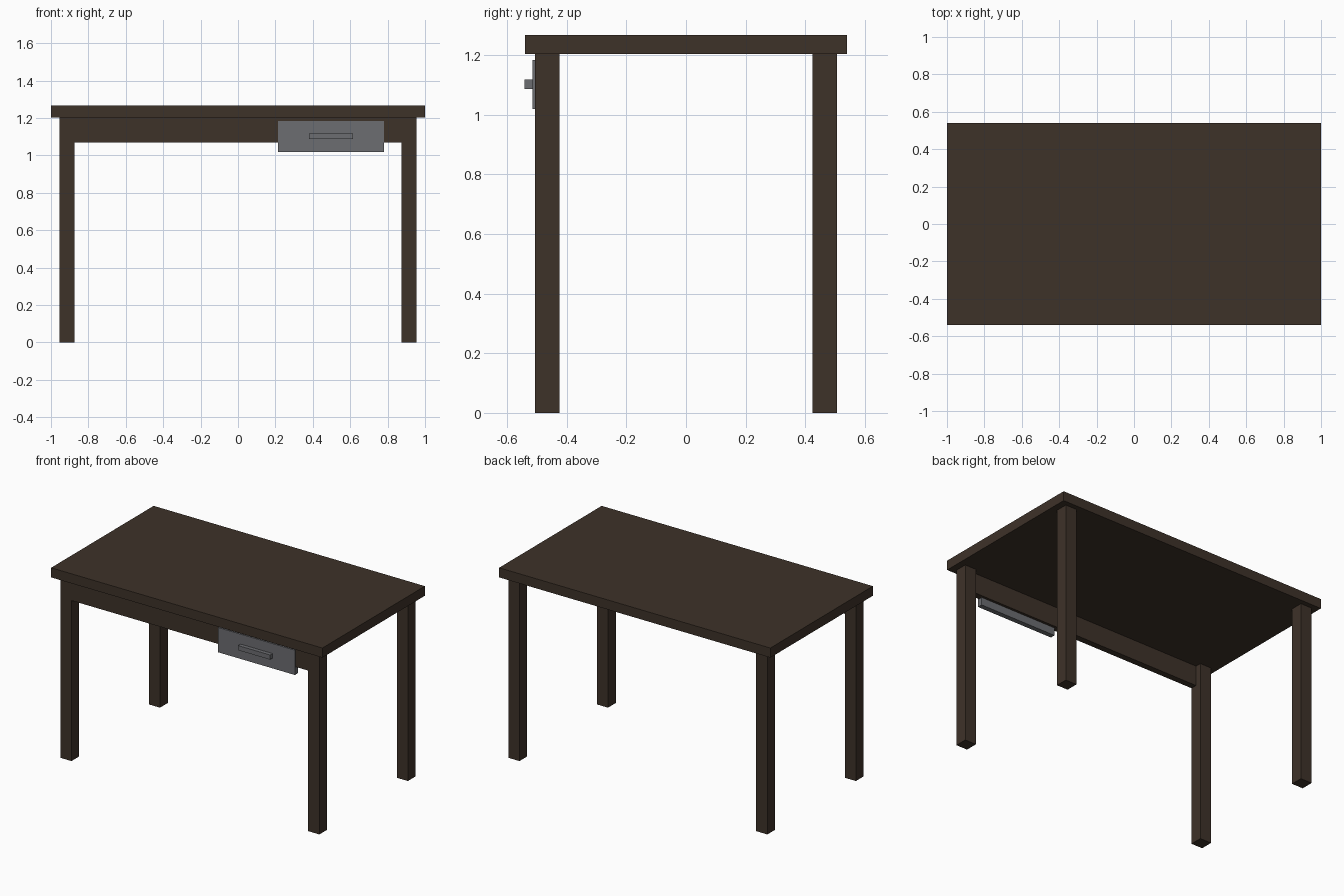
import bpy

if "Cube" in bpy.data.objects:
    bpy.data.objects.remove(bpy.data.objects["Cube"])


def material(name, color):
    m = bpy.data.materials.new(name)
    m.diffuse_color = (*color, 1)
    m.use_nodes = True
    m.node_tree.nodes["Principled BSDF"].inputs["Base Color"].default_value = m.diffuse_color
    return m


wood = material("dark_wood", (0.048, 0.032, 0.022))
metal = material("grey_metal", (0.15, 0.153, 0.165))


def box(name, x, y, z, mat):
    """Box from (min, max) ranges along each axis."""
    bpy.ops.mesh.primitive_cube_add(
        size=1, location=[(a + b) / 2 for a, b in (x, y, z)])
    ob = bpy.context.object
    ob.name = name
    ob.scale = [b - a for a, b in (x, y, z)]
    bpy.ops.object.transform_apply(location=False, rotation=False, scale=True)
    ob.data.materials.append(mat)
    return ob


TOP_Z = 1.203
LEG_X = (0.873, 0.955)
LEG_Y = (0.425, 0.507)

# Table top
box("table_top", (-1, 1), (-0.54, 0.54), (TOP_Z, 1.267), wood)

# Four square legs
for sx, side in ((-1, "left"), (1, "right")):
    for sy, end in ((-1, "front"), (1, "back")):
        box(f"{end}_{side}_leg",
            sorted(sx * v for v in LEG_X),
            sorted(sy * v for v in LEG_Y), (0, TOP_Z), wood)

# Front apron, flush with the legs
box("front_apron", (-LEG_X[0], LEG_X[0]), (-0.507, -0.465), (1.07, TOP_Z), wood)

# Drawer front and its handle
box("drawer_front", (0.214, 0.78), (-0.515, -0.482), (1.019, 1.184), metal)
box("drawer_handle", (0.38, 0.615), (-0.541, -0.513), (1.087, 1.118), metal)
